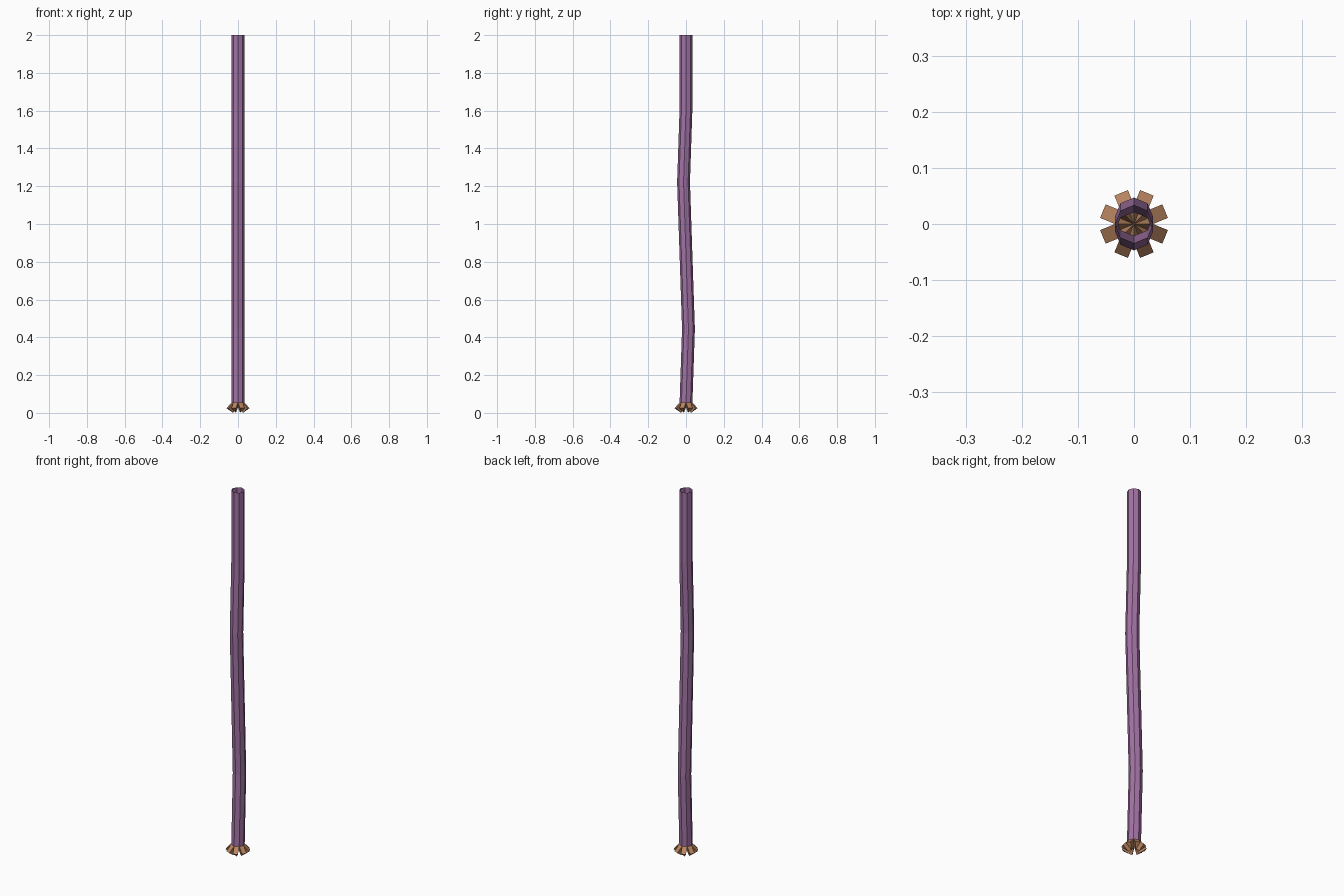
import bpy, bmesh
from math import sin, cos, pi
from mathutils import Vector

if "Cube" in bpy.data.objects:
    bpy.data.objects.remove(bpy.data.objects["Cube"])

SIDES, R = 8, 0.034
BASE_Z, APEX_DROP = 0.055, 0.025


def material(name, color):
    m = bpy.data.materials.new(name)
    m.diffuse_color = color
    m.use_nodes = True
    m.node_tree.nodes["Principled BSDF"].inputs["Base Color"].default_value = m.diffuse_color
    return m


def finish(bm, name, mat):
    me = bpy.data.meshes.new(name)
    bm.to_mesh(me)
    bm.free()
    me.materials.append(mat)
    ob = bpy.data.objects.new(name, me)
    bpy.context.collection.objects.link(ob)
    return ob


def ring(bm, y, z):
    return [bm.verts.new((R * cos(2 * pi * i / SIDES), y + R * sin(2 * pi * i / SIDES), z))
            for i in range(SIDES)]


# Stalk: open octagonal tube in five equal, slightly wavy segments
bm = bmesh.new()
offsets = [0, 0.013, 0, -0.013, 0, 0]
rings = [ring(bm, y, BASE_Z + (2 - BASE_Z) * k / 5) for k, y in enumerate(offsets)]
for lo, hi in zip(rings, rings[1:]):
    for i in range(SIDES):
        j = (i + 1) % SIDES
        bm.faces.new((lo[i], lo[j], hi[j], hi[i]))
finish(bm, "stalk", material("purple", (0.36, 0.17, 0.37, 1)))

# Roots: shallow cone under the tube, each triangle extruded outward and down
bm = bmesh.new()
rim = ring(bm, 0, BASE_Z)
apex = bm.verts.new((0, 0, BASE_Z - APEX_DROP))
for i in range(SIDES):
    a = 2 * pi * (i + 0.5) / SIDES
    shift = Vector((0.0286 * cos(a), 0.0286 * sin(a), -0.03))
    top = [rim[i], apex, rim[(i + 1) % SIDES]]
    tip = [bm.verts.new(v.co + shift) for v in top]
    bm.faces.new(tip[::-1])
    for k in range(3):
        n = (k + 1) % 3
        bm.faces.new((top[k], top[n], tip[n], tip[k]))
bmesh.ops.recalc_face_normals(bm, faces=bm.faces)
finish(bm, "roots", material("brown", (0.5, 0.24, 0.12, 1)))
